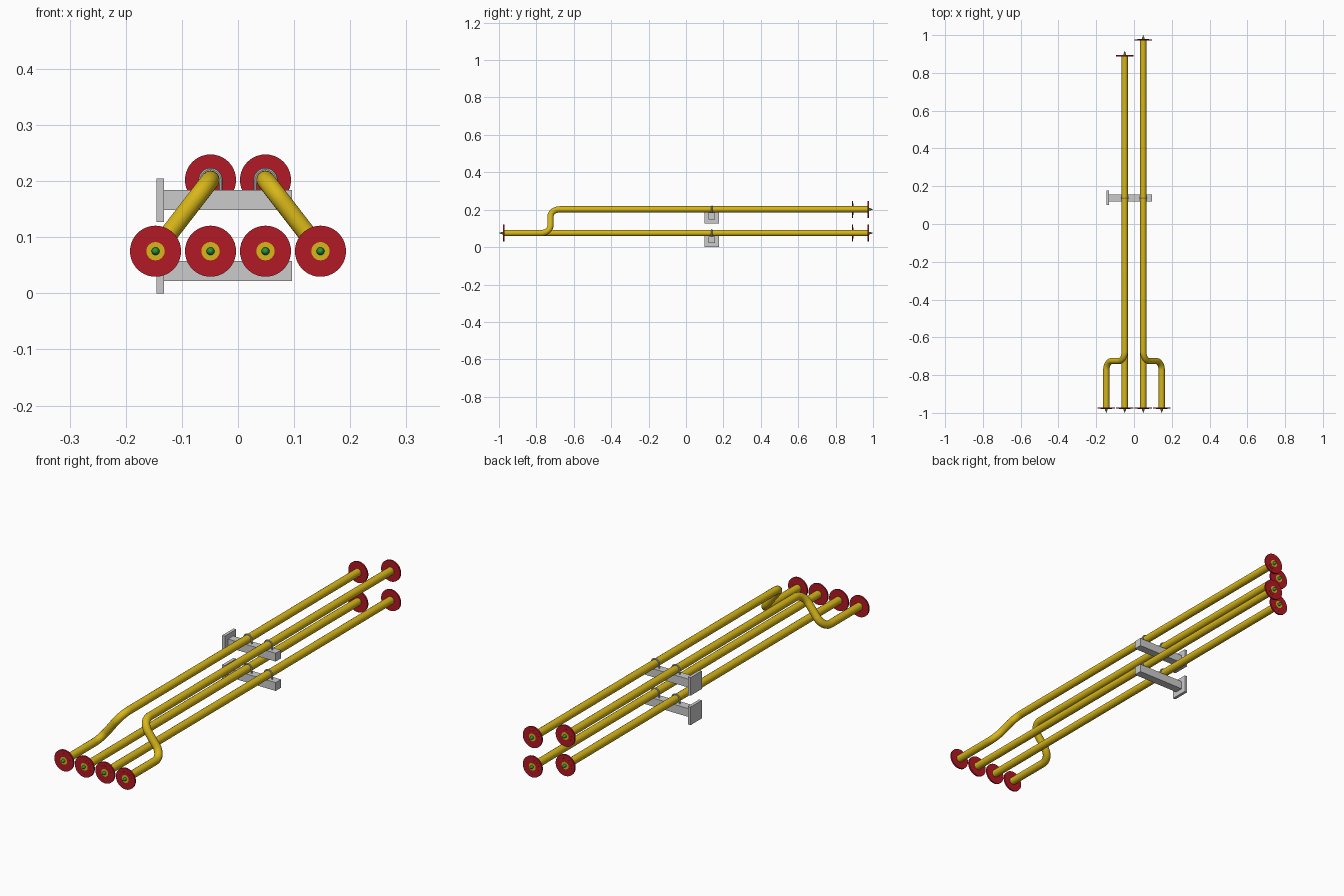
import bpy, bmesh, math
from mathutils import Vector, Matrix

if "Cube" in bpy.data.objects:
    bpy.data.objects.remove(bpy.data.objects["Cube"])

PIPE_R, BEND_R = 0.0165, 0.05
X_IN, X_OUT = 0.049, 0.147
Z_LOW, Z_HIGH = 0.075, 0.202
Y_BEND, Y_CLAMP = -0.725, 0.138
Y_FRONT, Y_LEFT, Y_RIGHT = -0.979, 0.895, 0.979


def material(name, color):
    m = bpy.data.materials.new(name)
    m.diffuse_color = (*color, 1)
    m.use_nodes = True
    m.node_tree.nodes["Principled BSDF"].inputs["Base Color"].default_value = m.diffuse_color
    return m


YELLOW = material("yellow_paint", (0.68, 0.47, 0.01))
RED = material("red_paint", (0.45, 0.01, 0.018))
GREEN = material("green_paint", (0.02, 0.32, 0.04))


def finish(ob, mat=None):
    bpy.ops.object.select_all(action='DESELECT')
    ob.select_set(True)
    bpy.context.view_layer.objects.active = ob
    if ob.type == 'CURVE':
        bpy.ops.object.convert(target='MESH')
        ob = bpy.context.object
    bpy.ops.object.shade_smooth_by_angle(angle=math.radians(35))
    if mat:
        ob.data.materials.append(mat)
    return ob


def rounded(points, radius, steps=10):
    """Replace the inner corners of a path with arcs."""
    pts = [Vector(p) for p in points]
    out = [pts[0]]
    for a, b, c in zip(pts, pts[1:], pts[2:]):
        u, v = (a - b).normalized(), (c - b).normalized()
        half = u.angle(v) / 2
        centre = b + (u + v).normalized() * radius / math.sin(half)
        t = radius / math.tan(half)
        s, e = b + u * t - centre, b + v * t - centre
        axis, ang = s.cross(e).normalized(), s.angle(e)
        out += [centre + Matrix.Rotation(ang * i / steps, 3, axis) @ s
                for i in range(steps + 1)]
    return out + [pts[-1]]


def tube(name, points, radius, mat=None, res=6):
    cu = bpy.data.curves.new(name, 'CURVE')
    cu.dimensions = '3D'
    cu.bevel_depth, cu.bevel_resolution, cu.use_fill_caps = radius, res, True
    sp = cu.splines.new('POLY')
    sp.points.add(len(points) - 1)
    for p, co in zip(sp.points, points):
        p.co = (*co, 1)
    ob = bpy.data.objects.new(name, cu)
    bpy.context.collection.objects.link(ob)
    return finish(ob, mat)


def lathe(name, profile, loc, side, mat, n=40):
    """Spin (radius, offset) points about y; side is the outward y sign."""
    bm = bmesh.new()
    vs = [bm.verts.new((r, t * side, 0)) for r, t in profile]
    es = [bm.edges.new(e) for e in zip(vs, vs[1:])]
    bmesh.ops.spin(bm, geom=vs + es, cent=(0, 0, 0), axis=(0, 1, 0),
                   angle=math.tau, steps=n)
    bmesh.ops.remove_doubles(bm, verts=bm.verts, dist=1e-5)
    bmesh.ops.recalc_face_normals(bm, faces=bm.faces)
    me = bpy.data.meshes.new(name)
    bm.to_mesh(me)
    bm.free()
    ob = bpy.data.objects.new(name, me)
    ob.location = loc
    bpy.context.collection.objects.link(ob)
    return finish(ob, mat)


def box(name, lo, hi):
    lo, hi = Vector(lo), Vector(hi)
    bpy.ops.mesh.primitive_cube_add(size=1, location=(lo + hi) / 2)
    ob = bpy.context.object
    ob.name = name
    ob.scale = hi - lo
    bpy.ops.object.transform_apply(location=False)


def pipe_end(name, x, y, z, side):
    # flange with a raised face, plus the pointed flow marker
    lathe(name + "_flange", [(0, -0.008), (0.0455, -0.008), (0.0455, -0.001),
                             (0.030, -0.001), (0.030, -0.0005), (0, -0.0005)],
          (x, y, z), side, RED)
    lathe(name + "_marker", [(0, -0.001), (0.007, -0.001), (0.007, 0.004),
                             (0, 0.021)], (x, y, z), side, GREEN, 20)


# Pipes
for label, s, y_back in (("left", -1, Y_LEFT), ("right", 1, Y_RIGHT)):
    xi, xo = s * X_IN, s * X_OUT
    tube(label + "_lower_pipe", [(xi, Y_FRONT, Z_LOW), (xi, y_back, Z_LOW)],
         PIPE_R, YELLOW)
    path = [(xo, Y_FRONT, Z_LOW), (xo, Y_BEND, Z_LOW),
            (xi, Y_BEND, Z_HIGH), (xi, y_back, Z_HIGH)]
    tube(label + "_upper_pipe", rounded(path, BEND_R), PIPE_R, YELLOW)
    pipe_end(label + "_inner_front", xi, Y_FRONT, Z_LOW, -1)
    pipe_end(label + "_outer_front", xo, Y_FRONT, Z_LOW, -1)
    pipe_end(label + "_lower_back", xi, y_back, Z_LOW, 1)
    pipe_end(label + "_upper_back", xi, y_back, Z_HIGH, 1)

# Wall brackets with U-bolts
for label, z in (("lower", Z_LOW), ("upper", Z_HIGH)):
    c = z - 0.036
    box(label + "_bracket_arm", (-0.133, Y_CLAMP - 0.018, c - 0.0175),
        (0.096, Y_CLAMP + 0.018, c + 0.0185))
    box(label + "_wall_plate", (-0.145, Y_CLAMP - 0.0385, c - 0.039),
        (-0.132, Y_CLAMP + 0.0385, c + 0.039))
    for x in (-X_IN, X_IN):
        r = PIPE_R + 0.002
        arc = [(x + r * math.cos(a), Y_CLAMP, z + r * math.sin(a))
               for a in (math.pi * i / 16 for i in range(17))]
        tube(label + "_u_bolt", [(x + r, Y_CLAMP, z - 0.03)] + arc
             + [(x - r, Y_CLAMP, z - 0.03)], 0.003, res=2)
